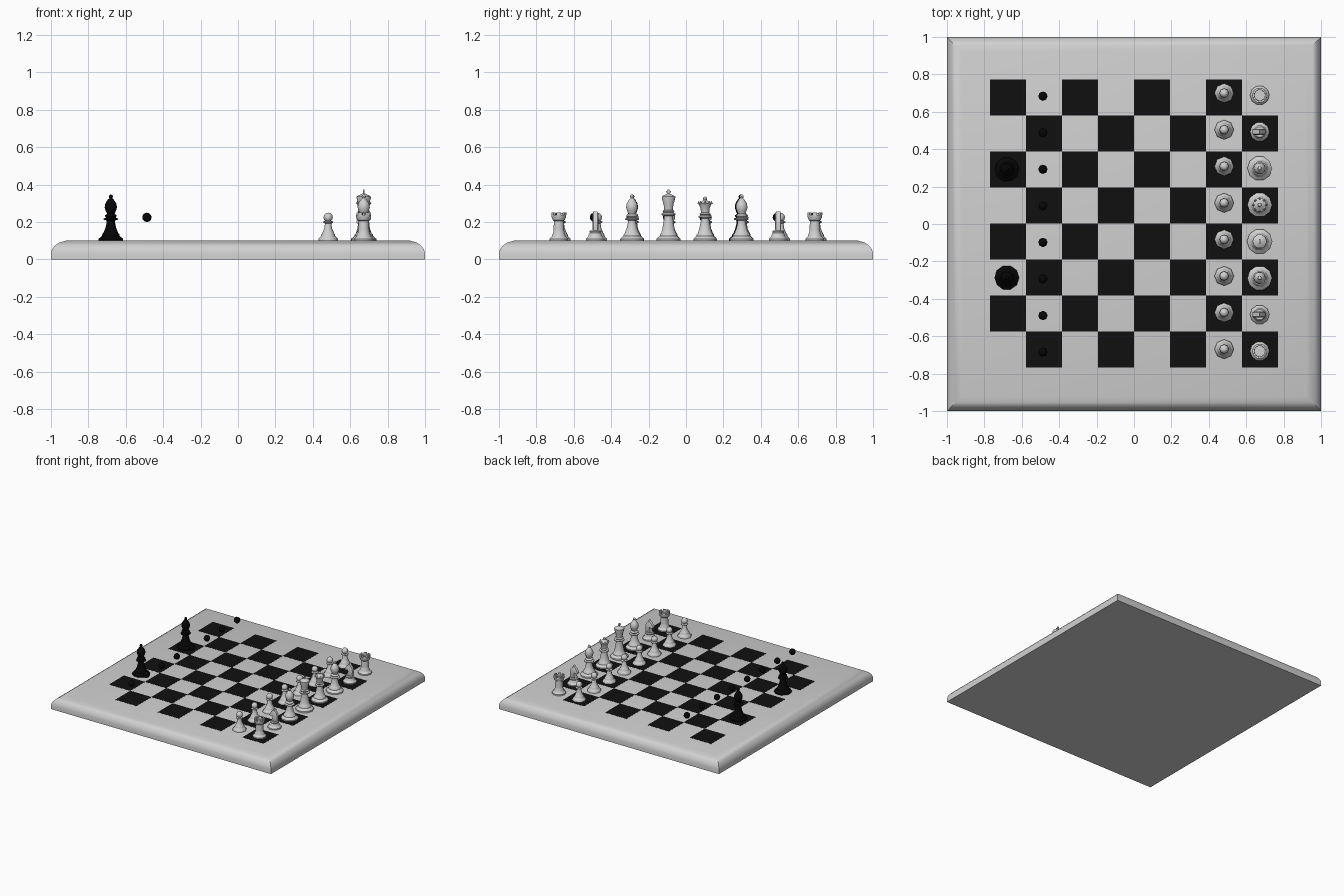
import bpy, bmesh, math
from mathutils import Matrix, Vector

if "Cube" in bpy.data.objects:
    bpy.data.objects.remove(bpy.data.objects["Cube"])


def material(name, v):
    m = bpy.data.materials.new(name)
    m.diffuse_color = (v, v, v, 1)
    m.use_nodes = True
    m.node_tree.nodes["Principled BSDF"].inputs["Base Color"].default_value = m.diffuse_color
    return m


PALE = material("pale_grey", 0.63)
DARK = material("black_square", 0.005)
BLACK = material("black_piece", 0.002)
TOP = 0.1


def finish(bm, name, mat, angle=None):
    bmesh.ops.recalc_face_normals(bm, faces=bm.faces)
    me = bpy.data.meshes.new(name)
    bm.to_mesh(me)
    bm.free()
    me.materials.append(mat)
    ob = place(me, name, 0, 0, 0)
    if angle:
        bpy.ops.object.select_all(action='DESELECT')
        ob.select_set(True)
        bpy.context.view_layer.objects.active = ob
        bpy.ops.object.shade_smooth_by_angle(angle=math.radians(angle))
    return ob


def place(me, name, x, y, z=TOP):
    ob = bpy.data.objects.new(name, me)
    ob.location = (x, y, z)
    bpy.context.collection.objects.link(ob)
    return ob


def lathe(bm, profile, n, turn=0.0):
    """Stack rings of (radius, height), capping both ends."""
    rings = []
    for r, z in profile:
        rings.append([bm.verts.new((r * math.cos(turn + math.tau * i / n),
                                    r * math.sin(turn + math.tau * i / n), z)) for i in range(n)])
    for a, b in zip(rings, rings[1:]):
        for i in range(n):
            bm.faces.new((a[i], a[(i + 1) % n], b[(i + 1) % n], b[i]))
    bm.faces.new(rings[0][::-1])
    bm.faces.new(rings[-1])


def box(bm, center, size, spin=0.0):
    bmesh.ops.create_cube(bm, size=1, matrix=Matrix.Rotation(spin, 4, 'Z')
                          @ Matrix.Translation(center) @ Matrix.Diagonal((*size, 1)))


def ball(bm, z, r, n=8):
    bmesh.ops.create_uvsphere(bm, u_segments=n, v_segments=6, radius=r,
                              matrix=Matrix.Translation((0, 0, z)))


def base(r):
    """Stepped foot shared by all pieces."""
    return [(r, 0), (r, .010), (r * .82, .020), (r * .72, .026), (r * .72, .032), (r * .6, .042)]


# Board with rounded upper rim and mitred corners
bm = bmesh.new()
rim = [(1, 0), (1, .035), (.993, .056), (.978, .075), (.955, .09), (.922, TOP)]
lathe(bm, [(h * math.sqrt(2), z) for h, z in rim], 4, math.pi / 4)
finish(bm, "board", PALE, 35)

# Dark squares as thin plates
bm = bmesh.new()
S = 0.1925
for row in range(8):
    for col in range(8):
        if (row + col) % 2 == 0:
            box(bm, ((col - 3.5) * S, (3.5 - row) * S + .003, TOP), (S, S, .002))
finish(bm, "dark_squares", DARK)

# Pawn
bm = bmesh.new()
lathe(bm, base(.052) + [(.021, .065), (.017, .092), (.027, .097), (.027, .102), (.014, .108)], 8)
ball(bm, .125, .025)
pawn = finish(bm, "pawn", PALE, 50)

# Rook with battlements
bm = bmesh.new()
lathe(bm, base(.052) + [(.030, .06), (.027, .105), (.036, .112), (.036, .118), (.040, .124),
                        (.040, .138), (.028, .138), (.028, .128)], 10)
for i in range(6):
    box(bm, (.034, 0, .144), (.011, .024, .014), math.tau * i / 6)
rook = finish(bm, "rook", PALE, 40)

# Knight: foot plus a flat horse head facing the opponent (-x)
bm = bmesh.new()
lathe(bm, base(.052) + [(.034, .05), (.028, .056)], 10)
head = [(-.024, .05), (-.008, .088), (-.014, .100), (-.034, .092), (-.040, .104), (-.022, .132),
        (-.008, .142), (0, .156), (.008, .140), (.024, .122), (.030, .095), (.026, .05)]
spine = [[bm.verts.new((x * s, y, .1 + (z - .1) * s)) for x, z in head]
         for y, s in ((-.016, .8), (-.011, 1), (.011, 1), (.016, .8))]
for a, b in zip(spine, spine[1:]):
    for i in range(len(head)):
        j = (i + 1) % len(head)
        bm.faces.new((a[i], a[j], b[j], b[i]))
bm.faces.new(spine[0])
bm.faces.new(spine[-1][::-1])
knight = finish(bm, "knight", PALE, 40)


# Bishop
def make_bishop(name, mat):
    bm = bmesh.new()
    lathe(bm, base(.066) + [(.030, .065), (.022, .098), (.022, .108), (.038, .113), (.038, .119),
                            (.025, .124), (.032, .132), (.030, .137), (.020, .143), (.028, .162),
                            (.033, .178), (.029, .200), (.016, .220), (.007, .228)], 10)
    ball(bm, .236, .011)
    return finish(bm, name, mat, 40)


bishop = make_bishop("bishop", PALE)
black_bishop = make_bishop("black_bishop", BLACK)

# Queen with pointed coronet
bm = bmesh.new()
lathe(bm, base(.066) + [(.032, .065), (.023, .110), (.023, .120), (.037, .125), (.037, .131),
                        (.026, .137), (.031, .144), (.023, .150), (.026, .175), (.037, .198),
                        (.030, .201), (.020, .210), (.008, .218)], 10)
for i in range(8):
    a = math.tau * i / 8
    bmesh.ops.create_cone(bm, segments=4, radius1=.009, radius2=.001, depth=.016, cap_ends=True,
                          matrix=Matrix.Translation((.033 * math.cos(a), .033 * math.sin(a), .204)))
ball(bm, .225, .011)
queen = finish(bm, "queen", PALE, 40)

# King with finial cross
bm = bmesh.new()
lathe(bm, base(.068) + [(.034, .065), (.025, .120), (.025, .132), (.039, .137), (.039, .144),
                        (.028, .150), (.034, .158), (.025, .165), (.027, .190), (.038, .228),
                        (.038, .236), (.028, .242), (.008, .252)], 10)
box(bm, (0, 0, .260), (.009, .009, .030))
box(bm, (0, 0, .263), (.009, .026, .008))
king = finish(bm, "king", PALE, 40)

# Lone pawn heads hovering on the black side
bm = bmesh.new()
ball(bm, .125, .025)
black_head = finish(bm, "black_pawn_head", BLACK, 50)

# Set out the pieces: first copy moves, the rest share its mesh
order = [rook, knight, bishop, king, queen, bishop, knight, rook]
for i, ob in enumerate(order):
    place(ob.data, ob.name + "_set", .672, -.68 + i * .1955)
for i in range(8):
    place(pawn.data, "pawn_set", .482, -.669 + i * .1955)
    place(black_head.data, "black_head_set", -.487, -.685 + i * .1955)
for y in (-.287, .292):
    place(black_bishop.data, "black_bishop_set", -.68, y)
for ob in (pawn, rook, knight, bishop, queen, king, black_bishop, black_head):
    bpy.data.objects.remove(ob)
